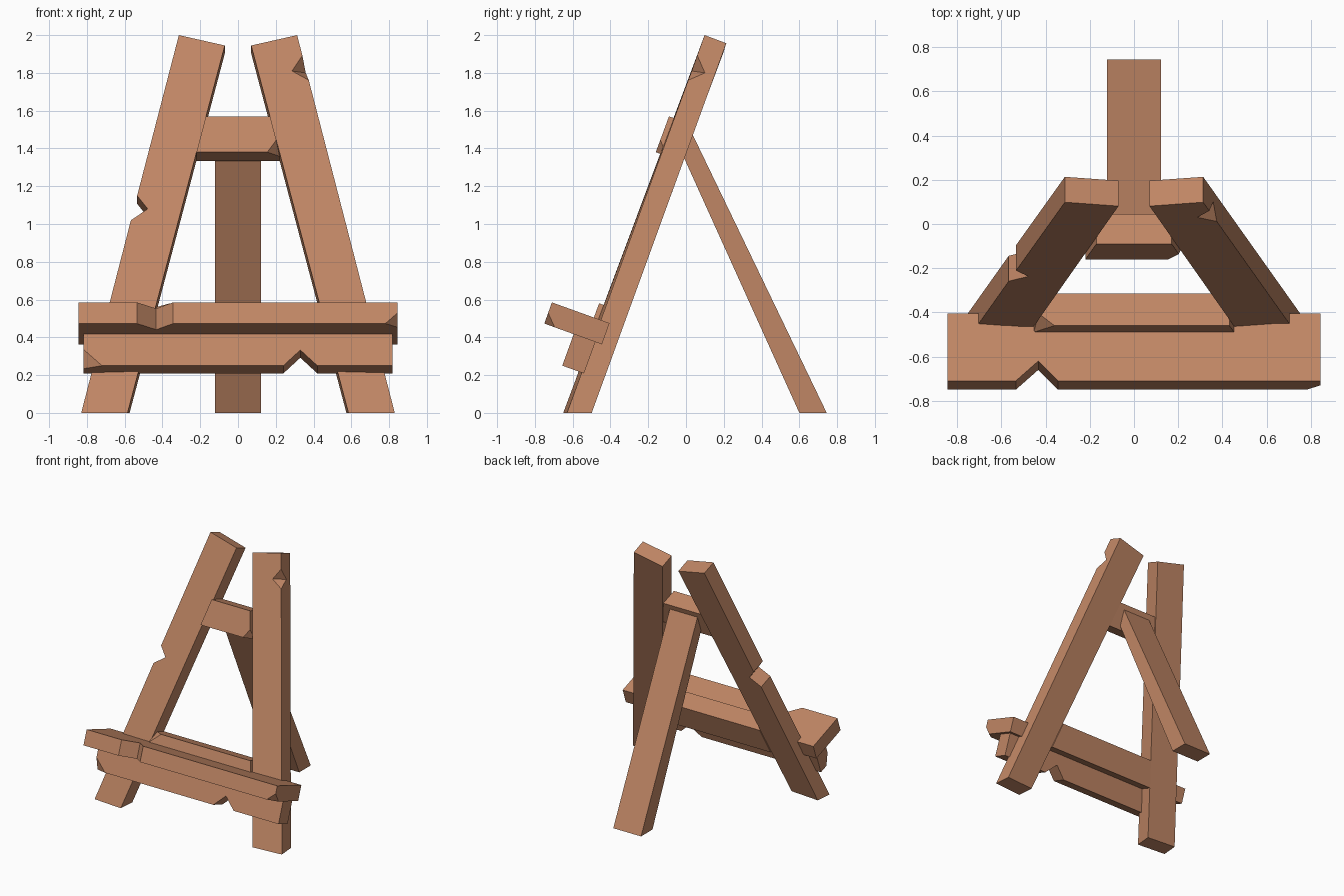
import bpy, bmesh
from mathutils import Vector as V

if "Cube" in bpy.data.objects:
    bpy.data.objects.remove(bpy.data.objects["Cube"])

wood = bpy.data.materials.new("wood")
wood.diffuse_color = (0.53, 0.24, 0.13, 1)
wood.use_nodes = True
wood.node_tree.nodes["Principled BSDF"].inputs["Base Color"].default_value = wood.diffuse_color


def new_object(name, bm):
    bmesh.ops.recalc_face_normals(bm, faces=bm.faces[:])
    mesh = bpy.data.meshes.new(name)
    bm.to_mesh(mesh)
    bm.free()
    mesh.materials.append(wood)
    obj = bpy.data.objects.new(name, mesh)
    bpy.context.collection.objects.link(obj)
    return obj


def slab(name, outline, offset, slide=None):
    """Outline pushed along offset; slide brings points below ground back to z=0."""
    bm = bmesh.new()
    front = [V(p) for p in outline]
    back = [p + V(offset) for p in front]
    if slide:
        back = [p - V(slide) * p.z if p.z < 0 else p for p in back]
    f = [bm.verts.new(p) for p in front]
    b = [bm.verts.new(p) for p in back]
    bm.faces.new(f)
    bm.faces.new(b[::-1])
    for i in range(len(f)):
        j = (i + 1) % len(f)
        bm.faces.new((f[i], b[i], b[j], f[j]))
    return new_object(name, bm)


def chip(obj, inner, outer):
    """Cut a tetrahedral chip; it grows about the inner points so the cut planes stay put."""
    pts = [V(p) for p in inner]
    pivot = sum(pts, V()) / len(pts)
    pts += [V(p) for p in outer]
    bm = bmesh.new()
    vs = [bm.verts.new(pivot + (p - pivot) * 1.8) for p in pts]
    for i in range(4):
        bm.faces.new([v for k, v in enumerate(vs) if k != i])
    cutter = new_object("chip_cutter", bm)
    cutter.hide_render = True
    mod = obj.modifiers.new("chip", 'BOOLEAN')
    mod.operation = 'DIFFERENCE'
    mod.solver = 'EXACT'
    mod.object = cutter
    bpy.context.view_layer.objects.active = obj
    bpy.ops.object.modifier_apply(modifier=mod.name)
    bpy.data.objects.remove(cutter)


# Front legs: leaning in and back, left one notched on its outer edge
notch = [(0.534, -0.211, 1.15), (0.478, -0.237, 1.08), (0.567, -0.259, 1.02)]
for side, name in ((-1, "front_leg_left"), (1, "front_leg_right")):
    pts = [(0.83, -0.63, 0), (0.585, -0.65, 0), (0.07, 0.081, 1.945), (0.313, 0.0985, 2.0)]
    if side < 0:
        pts += notch
    leg = slab(name, [(side * x, y, z) for x, y, z in pts], (0, 0.115, -0.043),
               (-side * 0.2575, 0.37, 1))
chip(leg, [(0.285, 0.029, 1.81), (0.358, 0.10, 1.80)],
     [(0.342, 0.060, 1.895), (0.377, 0.011, 1.76)])

# Rear leg
slab("rear_leg", [(-0.123, 0.60, 0), (-0.123, 0.745, 0),
                  (-0.123, 0.02, 1.505), (-0.123, -0.06, 1.46)], (0.246, 0, 0))

# Upper and lower rungs between the front legs
rung = slab("upper_rung", [(-0.17, -0.09, 1.57), (0.17, -0.09, 1.57),
                           (0.22, -0.16, 1.38), (-0.22, -0.16, 1.38)], (0, 0.135, -0.047))
chip(rung, [(0.155, -0.16, 1.38), (0.203, -0.136, 1.445), (0.22, -0.10, 1.36)],
     [(0.22, -0.16, 1.38)])
rung = slab("lower_rung", [(-0.432, -0.46, 0.58), (0.432, -0.46, 0.58),
                           (0.482, -0.53, 0.39), (-0.482, -0.53, 0.39)], (0, 0.145, -0.052))
chip(rung, [(-0.36, -0.46, 0.58), (-0.432, -0.405, 0.56), (-0.453, -0.489, 0.50)],
     [(-0.432, -0.46, 0.58)])

# Ledge with a notch in its front edge and a chipped corner
ledge = slab("ledge", [(-0.845, -0.405, 0.475), (-0.845, -0.71, 0.585), (-0.535, -0.71, 0.585),
                       (-0.433, -0.62, 0.5525), (-0.343, -0.71, 0.585), (0.845, -0.71, 0.585),
                       (0.845, -0.405, 0.475)], (0, -0.04, -0.112))
chip(ledge, [(0.78, -0.75, 0.473), (0.845, -0.73, 0.53), (0.845, -0.695, 0.453)],
     [(0.845, -0.75, 0.473)])

# Apron board under the ledge, notched from below
apron = slab("apron", [(-0.818, -0.655, 0.25), (0.24, -0.655, 0.25), (0.33, -0.625, 0.333),
                       (0.42, -0.655, 0.25), (0.818, -0.655, 0.25),
                       (0.818, -0.588, 0.435), (-0.818, -0.588, 0.435)], (0, 0.115, -0.041))
chip(apron, [(-0.72, -0.655, 0.25), (-0.818, -0.624, 0.337), (-0.818, -0.61, 0.234)],
     [(-0.818, -0.655, 0.25)])
